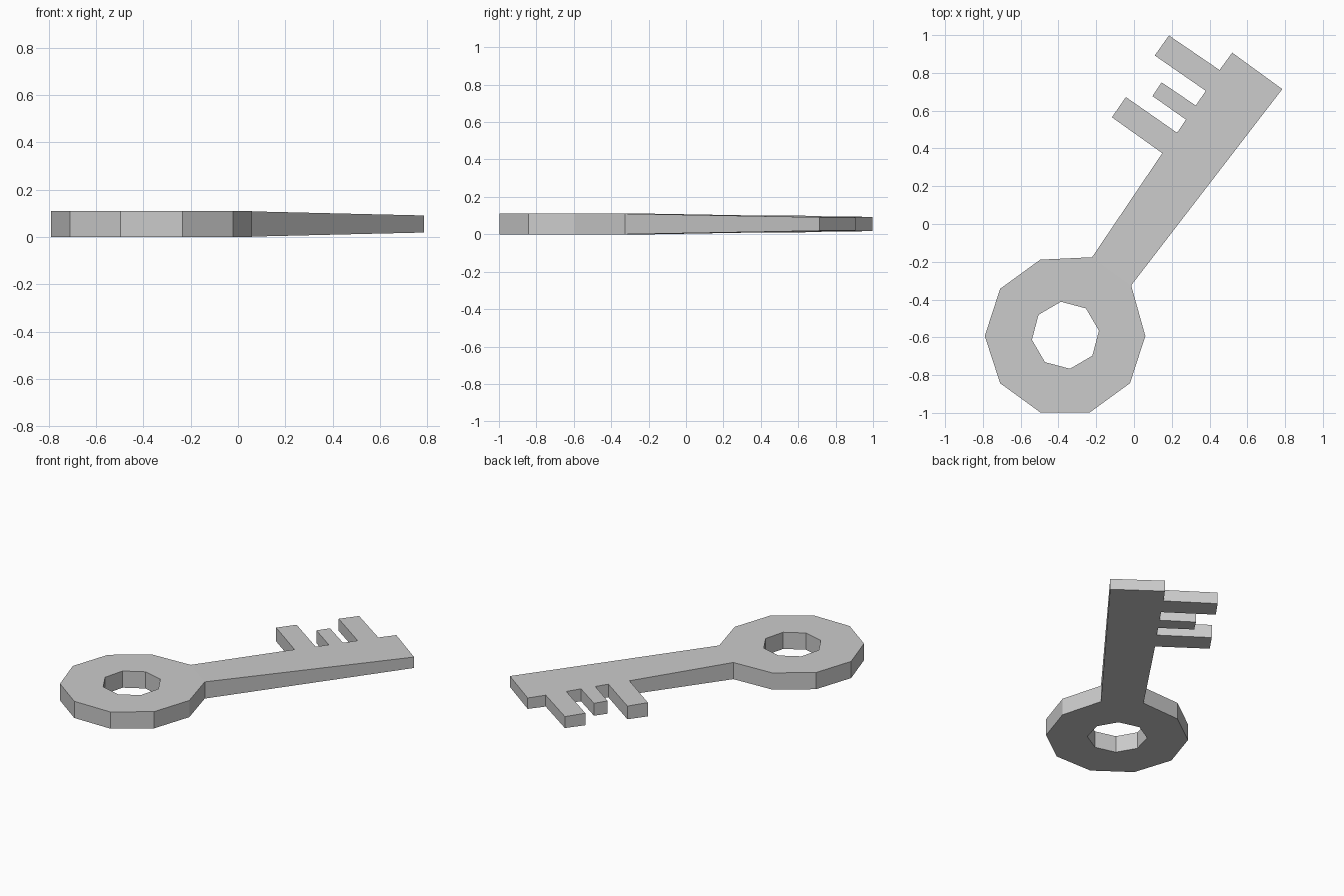
import bpy, bmesh, math
from mathutils import Vector

if "Cube" in bpy.data.objects:
    bpy.data.objects.remove(bpy.data.objects["Cube"])

THICK = 0.11        # bow thickness
TIP_THICK = 0.072   # thickness at the far end of the blade

def arc(cx, cy, r, start, step, n):
    return [(cx + r * math.cos(math.radians(start + i * step)),
             cy + r * math.sin(math.radians(start + i * step))) for i in range(n)]

# Bow: ten-sided ring whose two upper right corners become the shoulders
left_shoulder, right_shoulder = (-0.222, -0.176), (-0.015, -0.325)
rim = arc(-0.365, -0.593, 0.425, 108, 36, 8)
hole = arc(-0.363, -0.589, 0.179, 97.7, 45, 8)

# Blade: shaft with three teeth, from left shoulder round to the tip
blade = [(0.15, 0.375), (-0.117, 0.565), (-0.043, 0.672), (0.228, 0.483),
         (0.275, 0.553), (0.098, 0.677), (0.146, 0.75), (0.327, 0.627),
         (0.38, 0.705), (0.11, 0.892), (0.185, 0.998), (0.453, 0.815),
         (0.52, 0.907), (0.785, 0.714)]

bm = bmesh.new()

def add(points):
    return [bm.verts.new((x, y, 0)) for x, y in points]

def loop_edges(vs):
    return [bm.edges.new((a, b)) for a, b in zip(vs, vs[1:] + vs[:1])]

sl, sr = add([left_shoulder, right_shoulder])
bow_edges = loop_edges([sr, sl] + add(rim)) + loop_edges(add(hole))
bmesh.ops.triangle_fill(bm, edges=bow_edges, use_beauty=True)
bm.faces.new([sl] + add(blade) + [sr])
bmesh.ops.recalc_face_normals(bm, faces=bm.faces[:])

# Thicken the flat outline
top = bmesh.ops.extrude_face_region(bm, geom=bm.faces[:], use_keep_orig=True)
for v in top["geom"]:
    if isinstance(v, bmesh.types.BMVert):
        v.co.z = THICK

# Taper the blade evenly from the shoulders to the tip
p0, p1 = Vector(left_shoulder), Vector(right_shoulder)
axis = Vector((p0.y - p1.y, p1.x - p0.x)).normalized()
length = (Vector(blade[-1]) - p1).dot(axis)
for v in bm.verts:
    s = (v.co.xy - p1).dot(axis) / length
    if s > 0.01:
        half = (THICK + (TIP_THICK - THICK) * s) / 2
        v.co.z = THICK / 2 + (half if v.co.z > THICK / 2 else -half)

bmesh.ops.recalc_face_normals(bm, faces=bm.faces[:])
mesh = bpy.data.meshes.new("key")
bm.to_mesh(mesh)
bm.free()
bpy.context.collection.objects.link(bpy.data.objects.new("key", mesh))
